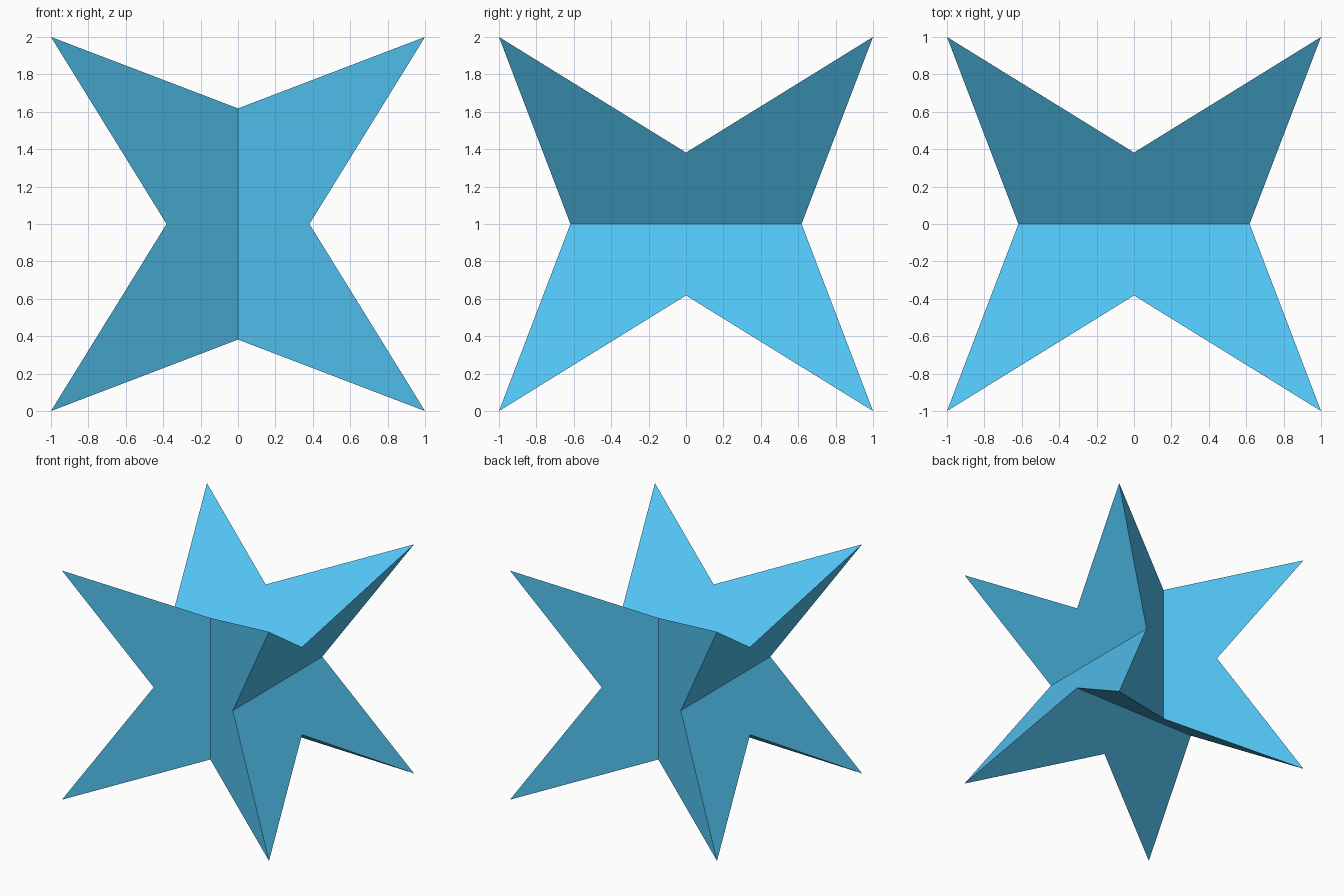
import bpy, bmesh, math
from mathutils import Vector

if "Cube" in bpy.data.objects:
    bpy.data.objects.remove(bpy.data.objects["Cube"])

# Star-shaped concave dodecahedron: 12 equilateral concave pentagons,
# spiked at the 8 corners of a 2-unit cube
g = (math.sqrt(5) - 1) / 2          # 0.618
a, b = 1 - g, g                     # inner ridge offset and half length

# One pentagon on the front: ridge, two cube corners, notch between them
PENTAGON = [(0, -a, -b), (1, -1, -1), (a, -b, 0), (1, -1, 1), (0, -a, b)]

bm = bmesh.new()
for turn in range(3):               # cycle the axes
    for sx in (1, -1):              # mirror across the ridge
        for sy in (1, -1):          # mirror to the opposite side
            pts = [(x * sx, y * sy, z) for x, y, z in PENTAGON]
            pts = [p[-turn:] + p[:-turn] if turn else p for p in pts]
            if sx * sy < 0:
                pts.reverse()       # keep normals outward
            bm.faces.new([bm.verts.new(Vector(p) + Vector((0, 0, 1))) for p in pts])
bmesh.ops.remove_doubles(bm, verts=bm.verts, dist=1e-4)

mesh = bpy.data.meshes.new("star_dodecahedron")
bm.to_mesh(mesh)
bm.free()
star = bpy.data.objects.new("star_dodecahedron", mesh)
bpy.context.collection.objects.link(star)

# Sky blue surface
mat = bpy.data.materials.new("sky_blue")
mat.diffuse_color = (0.084, 0.55, 0.89, 1)
mat.use_nodes = True
mat.node_tree.nodes["Principled BSDF"].inputs["Base Color"].default_value = mat.diffuse_color
mesh.materials.append(mat)
